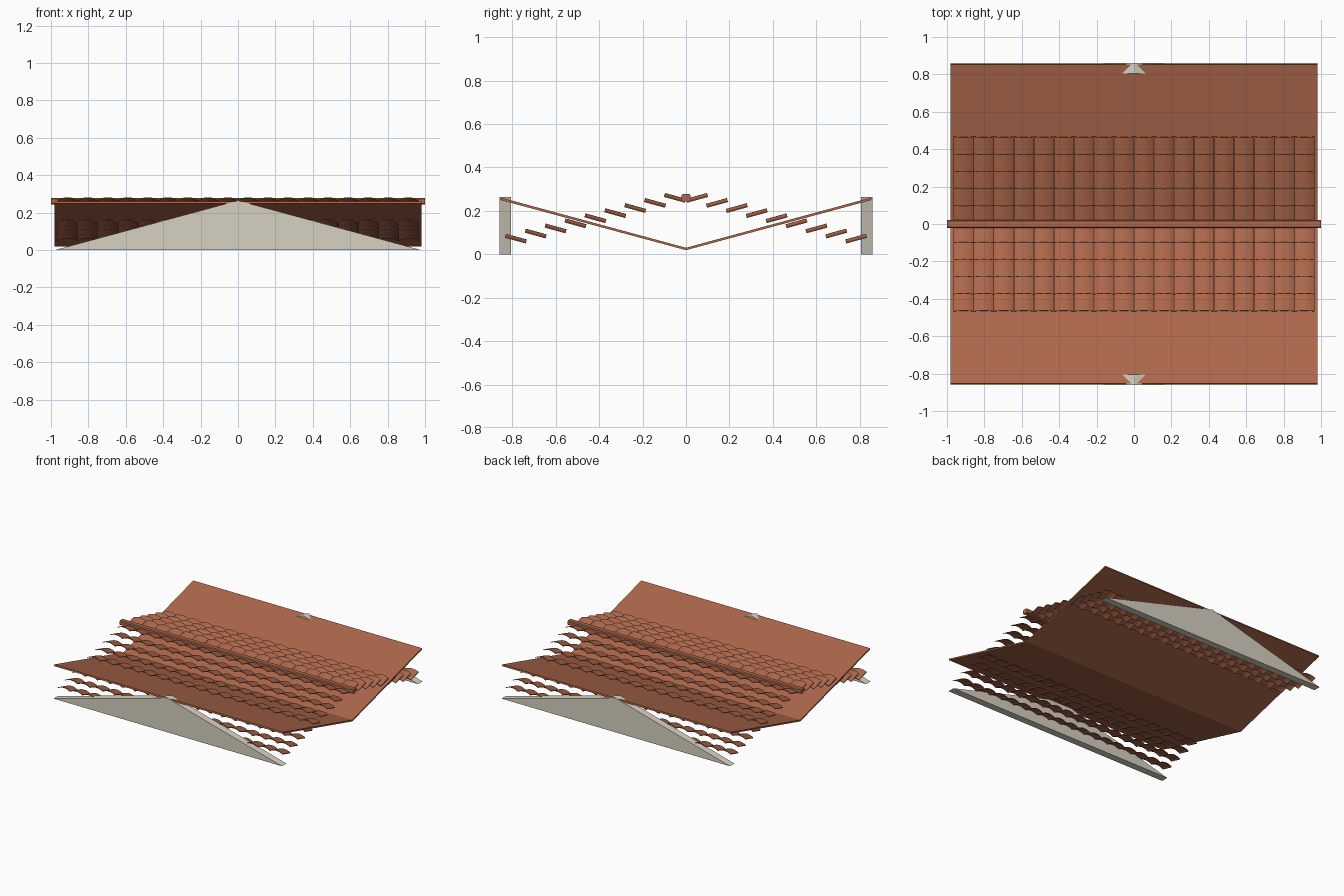
import bpy, bmesh, math
from mathutils import Vector

cube = bpy.data.objects.get("Cube")
if cube:
    bpy.data.objects.remove(cube, do_unlink=True)


def material(name, rgb):
    m = bpy.data.materials.new(name)
    m.use_nodes = True
    m.diffuse_color = (*rgb, 1)
    m.node_tree.nodes["Principled BSDF"].inputs["Base Color"].default_value = (*rgb, 1)
    return m


terracotta = material("terracotta", (0.43, 0.14, 0.072))
plaster = material("pale plaster", (0.68, 0.64, 0.54))


def prism(bm, profile, offset):
    """Closed profile of 3D points swept along an offset vector."""
    a = [bm.verts.new(p) for p in profile]
    b = [bm.verts.new(Vector(p) + Vector(offset)) for p in profile]
    n = len(a)
    bm.faces.new(a)
    bm.faces.new(b[::-1])
    for i in range(n):
        j = (i + 1) % n
        bm.faces.new((a[i], b[i], b[j], a[j]))


def finish(bm, name, mat):
    bmesh.ops.recalc_face_normals(bm, faces=bm.faces)
    me = bpy.data.meshes.new(name)
    bm.to_mesh(me)
    bm.free()
    ob = bpy.data.objects.new(name, me)
    me.materials.append(mat)
    bpy.context.collection.objects.link(ob)
    return ob


HALF_X = 0.98
PITCH = math.atan2(0.235, 0.855)
COLS, ROWS, TILE_W = 18, 9, 0.1072

for side, label in ((-1, "front"), (1, "back")):
    # Sloping roof slab, rising outward from the centre valley
    bm = bmesh.new()
    slab = [(0, 0.019), (0.855, 0.25), (0.852, 0.261), (0, 0.03)]
    prism(bm, [(-HALF_X, side * y, z) for y, z in slab], (2 * HALF_X, 0, 0))
    finish(bm, label + "_roof_slab", terracotta)

    # Triangular gable wall
    bm = bmesh.new()
    y = side * 0.805
    prism(bm, [(-HALF_X, y, 0), (HALF_X, y, 0), (0, y, 0.265)], (0, side * 0.055, 0))
    finish(bm, label + "_gable", plaster)

    # Rows of arched tiles stepping down from the ridge
    bm = bmesh.new()
    along = Vector((0, side * math.cos(PITCH), math.sin(PITCH)))
    up = Vector((0, -side * math.sin(PITCH), math.cos(PITCH)))
    length, segs, rise, thick = 0.1, 8, 0.014, 0.005
    for r in range(ROWS):
        centre = Vector((0, side * (0.051 + 0.0916 * r), 0.26 - 0.0235 * r))
        start = centre - along * length / 2 - up * (rise + thick) / 2
        for c in range(COLS):
            cx = (c - (COLS - 1) / 2) * TILE_W
            under = []
            for i in range(segs + 1):
                t = 2 * i / segs - 1
                x = Vector((cx + t * TILE_W * 0.495, 0, 0))
                under.append(start + x + up * rise * (1 - t * t))
            over = [p + up * thick for p in reversed(under)]
            prism(bm, under + over, along * length)
    tiles = finish(bm, label + "_tiles", terracotta)
    for p in tiles.data.polygons:
        p.use_smooth = True
    bpy.ops.object.select_all(action="DESELECT")
    tiles.select_set(True)
    bpy.context.view_layer.objects.active = tiles
    bpy.ops.object.shade_smooth_by_angle(angle=math.radians(30))

# Ridge beam with chamfered edges
bm = bmesh.new()
w, h, c = 0.021, 0.0175, 0.006
ring = [(-w, c - h), (c - w, -h), (w - c, -h), (w, c - h),
        (w, h - c), (w - c, h), (c - w, h), (-w, h - c)]
prism(bm, [(-1, y, 0.261 + z) for y, z in ring], (2, 0, 0))
finish(bm, "ridge_beam", terracotta)
